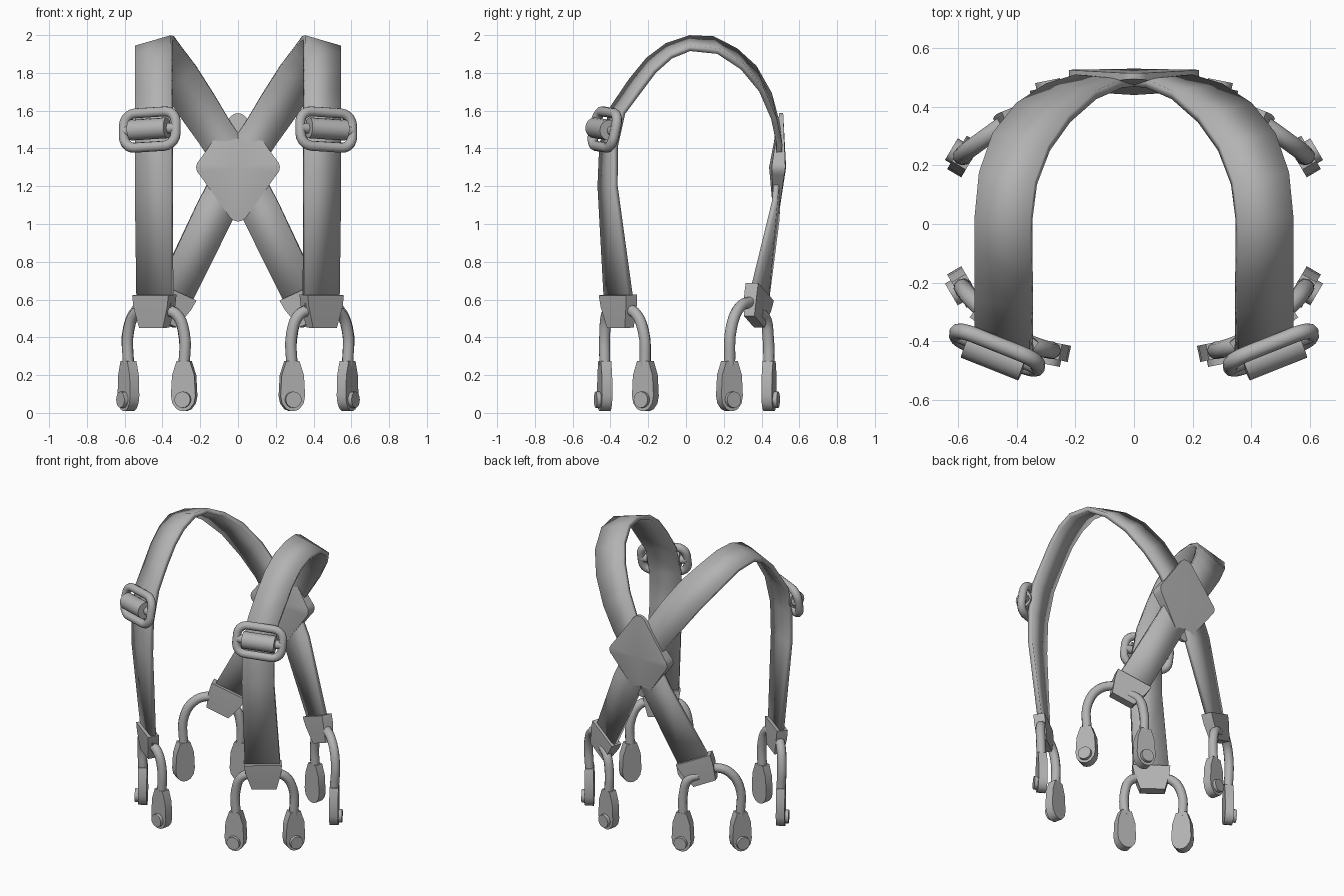
import bpy, bmesh, math
from mathutils import Vector as V

if "Cube" in bpy.data.objects:
    bpy.data.objects.remove(bpy.data.objects["Cube"])

gray = bpy.data.materials.new("plain_gray")
gray.diffuse_color = (0.45, 0.45, 0.45, 1)
gray.use_nodes = True
gray.node_tree.nodes["Principled BSDF"].inputs["Base Color"].default_value = gray.diffuse_color


def finish(ob, mirror=True, angle=30):
    ob.data.materials.clear()
    ob.data.materials.append(gray)
    bpy.ops.object.select_all(action='DESELECT')
    ob.select_set(True)
    bpy.context.view_layer.objects.active = ob
    bpy.ops.object.shade_smooth_by_angle(angle=math.radians(angle))
    if mirror:
        ob.modifiers.new("other_side", 'MIRROR').use_clip = False
        ob.modifiers["other_side"].use_mirror_merge = False
    return ob


def mesh_object(name, verts, faces):
    me = bpy.data.meshes.new(name)
    me.from_pydata([tuple(v) for v in verts], [], faces)
    bm = bmesh.new()
    bm.from_mesh(me)
    bmesh.ops.recalc_face_normals(bm, faces=bm.faces)
    bm.to_mesh(me)
    bm.free()
    ob = bpy.data.objects.new(name, me)
    bpy.context.collection.objects.link(ob)
    return ob


def loft(name, rings, **kw):
    """Skin a list of equal closed rings and cap both ends."""
    n = len(rings[0])
    faces = [tuple(range(n)), tuple(range((len(rings) - 1) * n, len(rings) * n))]
    for r in range(len(rings) - 1):
        for i in range(n):
            j = (i + 1) % n
            faces.append((r * n + i, r * n + j, r * n + n + j, r * n + n + i))
    return finish(mesh_object(name, [v for ring in rings for v in ring], faces), **kw)


def tube(name, pts, radius, cyclic=False, smooth=True):
    cu = bpy.data.curves.new(name, 'CURVE')
    cu.dimensions = '3D'
    cu.bevel_depth, cu.bevel_resolution, cu.use_fill_caps = radius, 3, True
    cu.resolution_u = 5
    sp = cu.splines.new('BEZIER' if smooth else 'POLY')
    sp.use_cyclic_u = cyclic
    if smooth:
        sp.bezier_points.add(len(pts) - 1)
        for b, p in zip(sp.bezier_points, pts):
            b.co = p
            b.handle_left_type = b.handle_right_type = 'AUTO'
    else:
        sp.points.add(len(pts) - 1)
        for b, p in zip(sp.points, pts):
            b.co = (*p, 1)
    tmp = bpy.data.objects.new(name + "_path", cu)
    bpy.context.collection.objects.link(tmp)
    me = bpy.data.meshes.new_from_object(tmp.evaluated_get(bpy.context.evaluated_depsgraph_get()))
    bpy.data.objects.remove(tmp)
    ob = bpy.data.objects.new(name, me)
    bpy.context.collection.objects.link(ob)
    return finish(ob, angle=50)


def cylinder(name, a, b, radius, n=16):
    d = (b - a).normalized()
    s = d.cross(V((0, 0, 1))).normalized()
    t = d.cross(s)
    ring = [(s * math.cos(k) + t * math.sin(k)) * radius for k in (2 * math.pi * i / n for i in range(n))]
    return loft(name, [[a + p for p in ring], [b + p for p in ring]])


# Strap: inner edge and outer edge, from front hem over the shoulder to the back hem
edges = [
    (.35, -.42, .55, .53, -.285, .55), (.35, -.455, 1.2, .54, -.375, 1.2),
    (.35, -.445, 1.42, .54, -.375, 1.41), (.35, -.385, 1.62, .54, -.335, 1.59),
    (.35, -.29, 1.76, .54, -.245, 1.71), (.35, -.20, 1.87, .54, -.17, 1.81),
    (.35, -.10, 1.945, .54, -.08, 1.89), (.35, .02, 1.985, .54, .02, 1.93),
    (.335, .14, 1.98, .525, .17, 1.915), (.29, .26, 1.92, .48, .30, 1.83),
    (.22, .36, 1.83, .40, .40, 1.71), (.13, .44, 1.69, .30, .465, 1.56),
    (.04, .48, 1.54, .20, .495, 1.42), (-.09, .49, 1.35, .09, .49, 1.25),
    (-.21, .47, 1.12, -.03, .48, 1.02), (-.44, .35, .63, -.265, .42, .55)]
verts = [V(p) for e in edges for p in (e[:3], e[3:])]
strap = mesh_object("strap", verts, [(2 * i, 2 * i + 1, 2 * i + 3, 2 * i + 2) for i in range(len(edges) - 1)])
sol = strap.modifiers.new("thickness", 'SOLIDIFY')
sol.thickness, sol.offset, sol.use_even_offset = .03, 0, True
finish(strap, angle=25)


# Tapered clip at each strap end
def clip(name, centre, across, down):
    w, d = V(across).normalized(), V(down).normalized()
    n = w.cross(d).normalized()
    rings = []
    for t, hw, ht in ((-.09, .12, .036), (-.03, .112, .036), (.085, .078, .03)):
        c = V(centre) + d * t
        rings.append([c + w * a * hw + n * b * ht for a, b in ((-1, -1), (1, -1), (1, 1), (-1, 1))])
    loft(name, rings)


clip("front_clip", (.443, -.354, .535), (.8, .6, 0), (0, .08, -1))
clip("back_clip", (.37, .375, .56), (.175, -.07, .08), (.18, -.08, -.42))


# Prong: bent wire, paddle tip and button stud
def prong(name, pts, facing):
    end = V(pts[-1])
    n = V((*facing, 0)).normalized()
    s = V((-n.y, n.x, 0))
    tube(name + "_wire", [V(p) for p in pts], .03)
    half = [(.035, .275), (.06, .20), (.066, .09), (.058, .05), (.035, .02), (.012, .01)]
    outline = half + [(-a, z) for a, z in reversed(half)]
    ring = [V((end.x, end.y, z)) + s * a for a, z in outline]
    loft(name + "_paddle", [[p - n * .028 for p in ring], [p + n * .028 for p in ring]])
    hub = V((end.x, end.y, .07))
    cylinder(name + "_stud", hub, hub + n * .05, .043)


prong("front_outer_prong", [(.48, -.325, .55), (.54, -.27, .53), (.58, -.225, .43), (.58, -.215, .25)], (.85, -.5))
prong("front_inner_prong", [(.39, -.395, .55), (.325, -.42, .52), (.285, -.43, .42), (.285, -.43, .25)], (.2, -.98))
prong("back_outer_prong", [(.43, .35, .59), (.52, .285, .56), (.58, .24, .45), (.58, .23, .25)], (.85, .5))
prong("back_inner_prong", [(.37, .385, .53), (.315, .42, .5), (.285, .435, .40), (.285, .44, .25)], (.2, .98))

# Adjuster buckle: rounded loop, thick roller and thin pin
c = V((.467, -.43, 1.5))
u = V((.93, .37, -.06)).normalized()
n = V((.36, -.91, .2))
n = (n - u * n.dot(u)).normalized()
v = n.cross(u)
v = v if v.z > 0 else -v
loop = []
for k, (sx, sz) in enumerate(((1, 1), (-1, 1), (-1, -1), (1, -1))):
    for i in range(6):
        a = math.pi / 2 * (k + i / 5)
        loop.append(c + u * (sx * .085 + .063 * math.cos(a)) + v * (sz * .03 + .063 * math.sin(a)))
tube("buckle_loop", loop, .027, cyclic=True, smooth=False)
hub = c + n * .015
cylinder("buckle_roller", hub - u * .105, hub + u * .105, .055)
cylinder("buckle_pin", c - u * .148, c + u * .148, .028)

# Back plate: rounded diamond, thick in the middle and thin at top and bottom
outline = []
for ax, az, base in ((.17, 0, 0), (0, .235, 90), (-.17, 0, 180), (0, -.235, 270)):
    for i in range(5):
        a = math.radians(base - 50 + 25 * i)
        outline.append((ax + .052 * math.cos(a), az + .052 * math.sin(a)))
m = len(outline)
front, back = [], []
for x, z in outline:
    thick, mid = .036 - .09 * abs(z), .49 + .05 * z
    front.append(V((x, mid - thick, 1.3 + z)))
    back.append(V((x, mid + thick, 1.3 + z)))
verts = front + back + [V((0, .44, 1.3)), V((0, .53, 1.3))]
faces = []
for i in range(m):
    j = (i + 1) % m
    faces += [(i, j, m + j, m + i), (i, j, 2 * m), (m + i, m + j, 2 * m + 1)]
finish(mesh_object("back_plate", verts, faces), mirror=False, angle=40)
